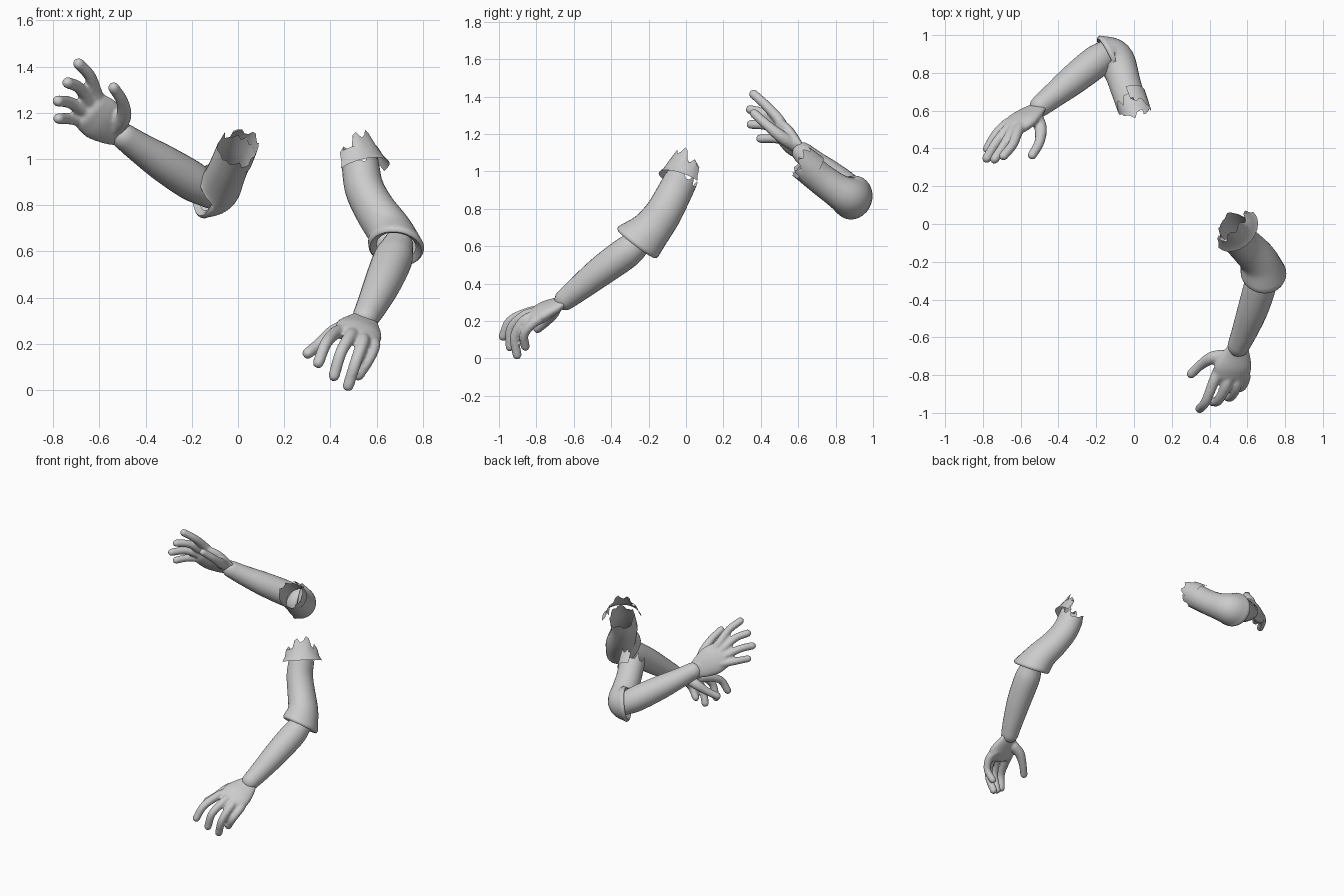
import bpy, bmesh, math, random
from mathutils import Vector

if "Cube" in bpy.data.objects:
    bpy.data.objects.remove(bpy.data.objects["Cube"])

random.seed(4)
grey = bpy.data.materials.new("plain grey")
grey.diffuse_color = (0.6, 0.6, 0.6, 1)
grey.use_nodes = True
grey.node_tree.nodes["Principled BSDF"].inputs["Base Color"].default_value = grey.diffuse_color


def sample(pts, steps):
    """Smooth curve through (x, y, z, radius) tuples."""
    p = [Vector(q) for q in pts]
    p = [2 * p[0] - p[1]] + p + [2 * p[-1] - p[-2]]
    out = []
    for i in range(1, len(p) - 2):
        a, b, c, d = p[i - 1:i + 3]
        for s in range(steps):
            t = s / steps
            out.append(0.5 * (2 * b + (c - a) * t + (2 * a - 5 * b + 4 * c - d) * t * t
                              + (3 * b - a - 3 * c + d) * t ** 3))
    return out + [p[-2]]


def tube(bm, pts, sides=24, steps=6, wide=(0.31, 0.2, 0.93), flat=1.0, capped=True, torn=0.0,
         lip=(), end_dir=None):
    """Sweep a round or flattened section along a path; lip is (offset, radius factor) rings."""
    curve = sample(pts, steps)
    cen = [Vector(v[:3]) for v in curve]
    n = len(cen)
    rings = []
    for i in range(n):
        t = (cen[min(i + 1, n - 1)] - cen[max(i - 1, 0)]).normalized()
        if end_dir:  # turn gradually to the wanted opening direction
            k = max(0, (i / (n - 1) - 0.55) / 0.45)
            t = t.lerp(Vector(end_dir).normalized(), k).normalized()
        u = Vector(wide) - t * Vector(wide).dot(t)
        u.normalize()
        rings.append((cen[i], curve[i][3], t, u, t.cross(u)))

    def dome(ring, sign):  # rounded end
        c, r, t, u, v = ring
        return [(c + t * sign * r * flat * math.sin(a), r * math.cos(a), t, u, v)
                for a in (0.4, 0.8, 1.15, 1.45)]
    if capped:
        rings = dome(rings[0], -1)[::-1] + rings + dome(rings[-1], 1)
    c, r, t, u, v = rings[-1]
    rings += [(c + t * h, r * f, t, u, v) for h, f in lip]
    loops = []
    for k, (c, r, t, u, v) in enumerate(rings):
        loop = []
        for j in range(sides):
            a = 2 * math.pi * j / sides
            tear = t * random.uniform(-1, 1) * torn if k == 0 else Vector()
            loop.append(bm.verts.new(c + tear + r * (u * math.cos(a) + v * flat * math.sin(a))))
        loops.append(loop)
    for l0, l1 in zip(loops, loops[1:]):
        for j in range(sides):
            bm.faces.new((l0[j], l0[(j + 1) % sides], l1[(j + 1) % sides], l1[j]))
    if capped:
        bm.faces.new(loops[0][::-1])
        bm.faces.new(loops[-1])


def finish(name, bm, angle=50):
    bmesh.ops.recalc_face_normals(bm, faces=bm.faces[:])
    me = bpy.data.meshes.new(name)
    bm.to_mesh(me)
    bm.free()
    me.materials.append(grey)
    ob = bpy.data.objects.new(name, me)
    bpy.context.collection.objects.link(ob)
    bpy.ops.object.select_all(action='DESELECT')
    ob.select_set(True)
    bpy.context.view_layer.objects.active = ob
    bpy.ops.object.shade_smooth_by_angle(angle=math.radians(angle))
    return ob


def hand(name, palm, wide, fingers):
    """Palm and digits fused into one smooth skin."""
    bm = bmesh.new()
    tube(bm, palm, wide=wide, flat=0.42)
    for f in fingers:
        a, b = Vector(f[-2][:3]), Vector(f[-1][:3])
        tip = b + (b - a).normalized() * 0.014
        tube(bm, f[:-1] + [(*tip, f[-1][3] + 0.003)], sides=12, steps=5, wide=wide)
    ob = finish(name, bm, 180)
    rm = ob.modifiers.new("fuse", 'REMESH')
    rm.mode, rm.voxel_size, rm.use_smooth_shade = 'VOXEL', 0.008, True
    sm = ob.modifiers.new("soften", 'SMOOTH')
    sm.factor, sm.iterations = 0.5, 4


def flap(name, centre, axis, out, profile, spread, tear, broad=1.0):
    """Torn half-shell of cloth: profile is (along axis, radius)."""
    axis, out = Vector(axis).normalized(), Vector(out)
    out = (out - axis * out.dot(axis)).normalized()
    side = axis.cross(out) * broad
    bm = bmesh.new()
    cols = 14
    grid = []
    for k, (h, r) in enumerate(profile):
        row = []
        for j in range(cols + 1):
            a = math.radians(spread) * (2 * j / cols - 1)
            drop = 0
            if k == len(profile) - 1:
                drop = tear * (abs(2 * j / cols - 1) + 0.5 * ((j // 2) % 2))
            row.append(bm.verts.new(Vector(centre) + axis * (h - drop)
                                    + r * (out * math.cos(a) + side * math.sin(a))))
        grid.append(row)
    for r0, r1 in zip(grid, grid[1:]):
        for j in range(cols):
            bm.faces.new((r0[j], r0[j + 1], r1[j + 1], r1[j]))
    finish(name, bm, 40)


def sleeve(name, pts, wide, end_dir, flat):
    """Torn at the shoulder, flared at the elbow with a turned-in lip."""
    bm = bmesh.new()
    tube(bm, pts, sides=28, steps=5, wide=wide, flat=flat, capped=False, torn=0.03, end_dir=end_dir,
         lip=[(.012, .98), (.018, .92), (.014, .82), (0, .7)])
    finish(name, bm)


def forearm(name, pts, wide):
    bm = bmesh.new()
    tube(bm, pts, wide=wide)
    finish(name, bm)


# Lowered arm
sleeve("lowered_sleeve",
       [(.53, -.02, .97, .081), (.548, -.07, .87, .085), (.60, -.125, .77, .09),
        (.66, -.19, .685, .1), (.685, -.255, .625, .122)], (1, 0, 0), (-.1, -.6, -.8), 1.1)
flap("lowered_sleeve_flap", (.53, -.02, .98), (-.3, .35, .85), (.7, -.7, 0),
     [(-.03, .112), (0, .098), (.05, .088), (.14, .075)], 90, .08, 1.18)
forearm("lowered_forearm",
        [(.69, -.25, .62, .07), (.67, -.32, .565, .085), (.63, -.45, .47, .081),
         (.585, -.57, .375, .068), (.553, -.645, .315, .058)], (1, 0, 0))
hand("lowered_hand",
     [(.555, -.64, .315, .05), (.54, -.69, .285, .08), (.525, -.75, .257, .103),
      (.515, -.80, .23, .1)], (.17, .01, -.05),
     [[(.47, -.70, .275, .036), (.41, -.71, .245, .034), (.355, -.745, .20, .027), (.312, -.785, .166, .022)],
      [(.45, -.77, .255, .030), (.42, -.84, .245, .029), (.38, -.94, .20, .026), (.353, -.972, .13, .022)],
      [(.50, -.78, .245, .030), (.485, -.86, .23, .029), (.445, -.935, .16, .026), (.42, -.94, .075, .022)],
      [(.54, -.78, .23, .030), (.54, -.86, .205, .029), (.51, -.915, .12, .026), (.482, -.905, .032, .022)],
      [(.58, -.76, .22, .028), (.59, -.815, .19, .027), (.565, -.865, .13, .025), (.53, -.86, .075, .021)]])

# Raised arm: same parts in the bent pose
sleeve("raised_sleeve",
       [(-.005, .62, 1.045, .085), (-.04, .715, .965, .084), (-.068, .805, .90, .09),
        (-.095, .868, .865, .106), (-.13, .89, .86, .119)], (0, .3, 1), (-.87, -.42, .15), 1.0)
flap("raised_sleeve_flap", (-.01, .63, 1.04), (.3, -.75, .6), (.9, .3, .3),
     [(-.06, .092), (-.02, .09), (.02, .088), (.08, .085)], 75, .05)
forearm("raised_forearm",
        [(-.12, .915, .855, .07), (-.2, .86, .905, .085), (-.32, .765, .98, .08),
         (-.42, .685, 1.045, .067), (-.495, .625, 1.098, .057)], (0, .3, 1))
hand("raised_hand",
     [(-.495, .625, 1.095, .05), (-.54, .59, 1.13, .08), (-.59, .55, 1.17, .1),
      (-.635, .515, 1.205, .095)], (.07, -.03, .12),
     [[(-.53, .59, 1.135, .038), (-.495, .51, 1.185, .034), (-.502, .43, 1.25, .027), (-.533, .375, 1.30, .022)],
      [(-.59, .53, 1.22, .030), (-.615, .49, 1.285, .029), (-.642, .42, 1.36, .026), (-.683, .37, 1.405, .022)],
      [(-.61, .53, 1.2, .030), (-.645, .49, 1.25, .029), (-.69, .415, 1.31, .026), (-.73, .355, 1.327, .022)],
      [(-.62, .54, 1.18, .030), (-.67, .50, 1.21, .029), (-.73, .43, 1.245, .026), (-.772, .36, 1.25, .022)],
      [(-.62, .55, 1.155, .028), (-.675, .53, 1.165, .027), (-.735, .47, 1.175, .025), (-.77, .41, 1.175, .021)]])
